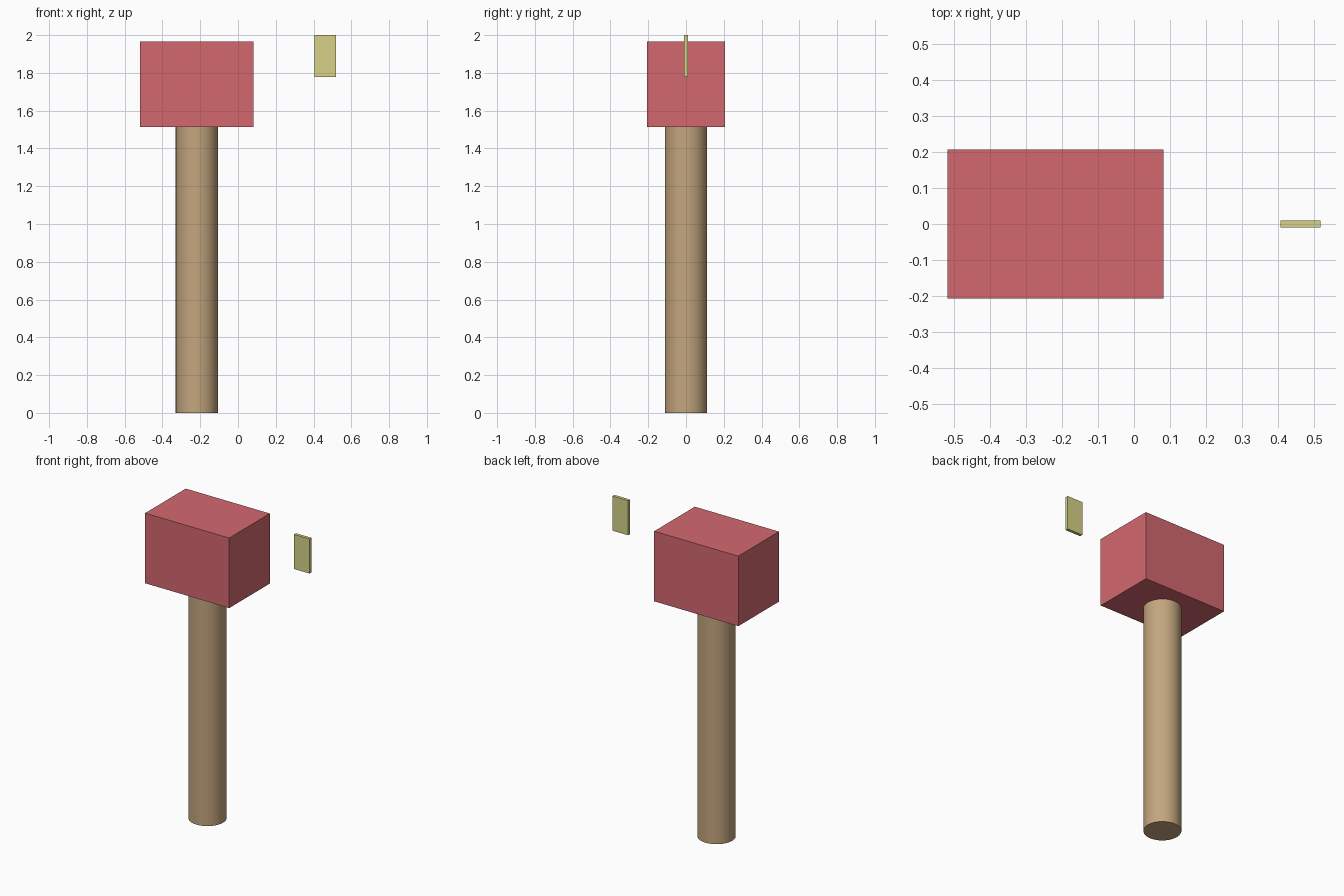
import bpy

if "Cube" in bpy.data.objects:
    bpy.data.objects.remove(bpy.data.objects["Cube"])


def colour(obj, name, rgb):
    mat = bpy.data.materials.new(name)
    mat.diffuse_color = (*rgb, 1)
    mat.use_nodes = True
    mat.node_tree.nodes["Principled BSDF"].inputs["Base Color"].default_value = mat.diffuse_color
    obj.data.materials.append(mat)


def box(name, lo, hi, rgb):
    centre = [(a + b) / 2 for a, b in zip(lo, hi)]
    bpy.ops.mesh.primitive_cube_add(size=1, location=centre)
    obj = bpy.context.object
    obj.name = name
    obj.scale = [b - a for a, b in zip(lo, hi)]
    bpy.ops.object.transform_apply(location=False, rotation=False, scale=True)
    colour(obj, name + "_colour", rgb)


HEAD_X = -0.218
HEAD_BOTTOM = 1.513

# Round post, standing on the ground under the middle of the box
bpy.ops.mesh.primitive_cylinder_add(vertices=32, radius=0.112, depth=HEAD_BOTTOM,
                                    location=(HEAD_X, 0, HEAD_BOTTOM / 2))
post = bpy.context.object
post.name = "post"
bpy.ops.object.shade_smooth_by_angle()
colour(post, "post_colour", (0.55, 0.38, 0.21))

# Box on top of the post
box("mailbox", (HEAD_X - 0.3, -0.207, HEAD_BOTTOM), (HEAD_X + 0.3, 0.207, 1.965),
    (0.65, 0.14, 0.16))

# Thin upright flag, detached to the right
box("flag", (0.406, -0.01, 1.777), (0.518, 0.01, 2.0), (0.68, 0.65, 0.25))
